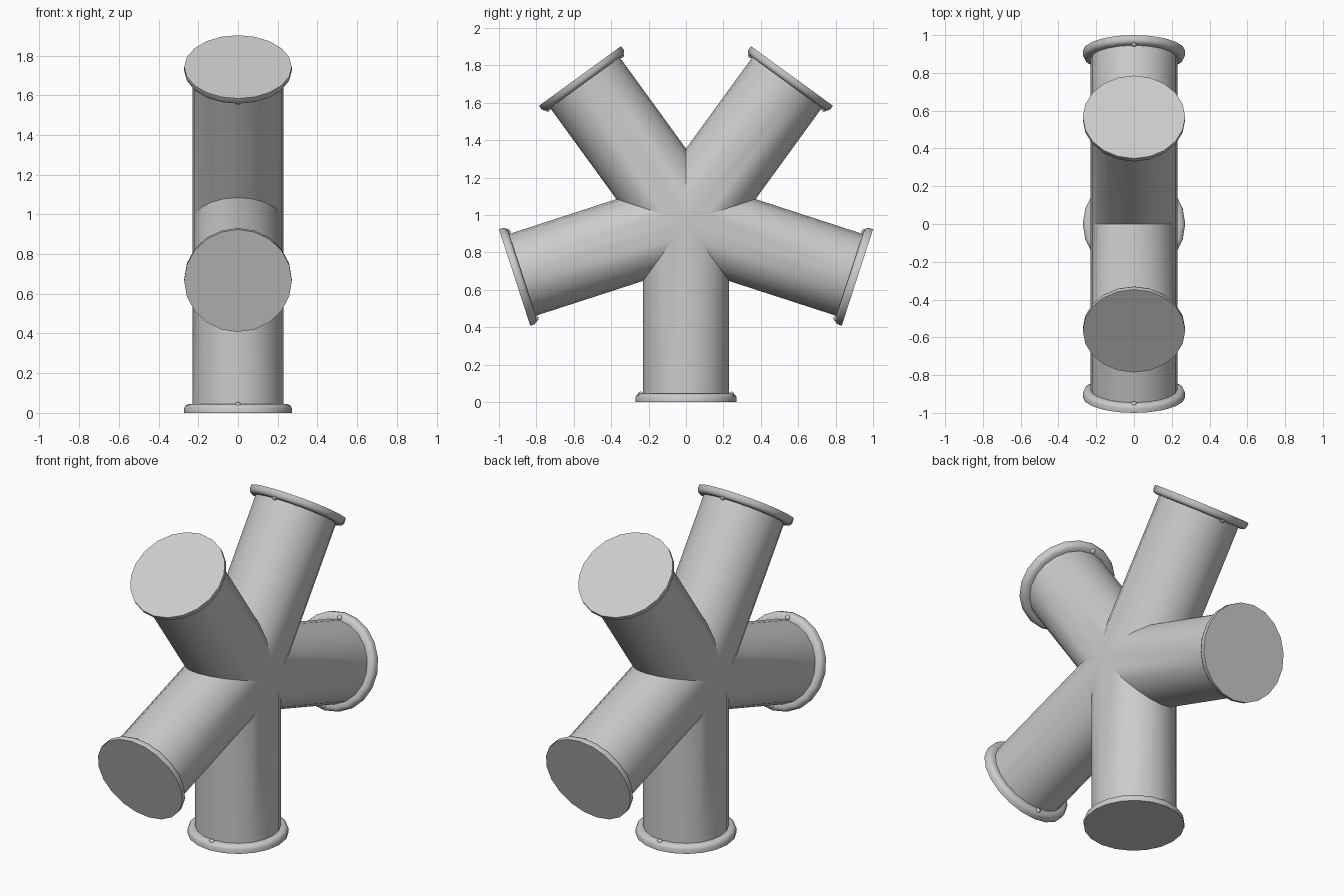
import bpy, bmesh, math
from mathutils import Matrix, Vector

if "Cube" in bpy.data.objects:
    bpy.data.objects.remove(bpy.data.objects["Cube"])

SIDES, ARMS = 20, 5
TUBE_R, FLANGE_R, THICK = 0.23, 0.271, 0.044
LENGTH = 0.9635                      # hub centre to arm end, also hub height
MITRE = math.tan(math.pi / ARMS)


def arm_matrix(i):
    # local z runs outward along the arm, local x stays across the star
    return (Matrix.Translation((0, 0, LENGTH)) @
            Matrix.Rotation(math.pi + i * 2 * math.pi / ARMS, 4, 'X'))


def ring(bm, m, radius, height):
    out = []
    for k in range(SIDES):
        a = 2 * math.pi * k / SIDES
        x, y = radius * math.cos(a), radius * math.sin(a)
        z = height(y) if callable(height) else height
        out.append(bm.verts.new(m @ Vector((x, y, z))))
    return out


def bridge(bm, a, b):
    for k in range(SIDES):
        n = (k + 1) % SIDES
        bm.faces.new((a[k], a[n], b[n], b[k]))


def finish(bm, name, angle):
    bmesh.ops.remove_doubles(bm, verts=bm.verts, dist=1e-4)
    bmesh.ops.recalc_face_normals(bm, faces=bm.faces)
    mesh = bpy.data.meshes.new(name)
    bm.to_mesh(mesh)
    bm.free()
    ob = bpy.data.objects.new(name, mesh)
    bpy.context.collection.objects.link(ob)
    bpy.ops.object.select_all(action='DESELECT')
    ob.select_set(True)
    bpy.context.view_layer.objects.active = ob
    bpy.ops.object.shade_smooth_by_angle(angle=math.radians(angle))
    return ob


# five tubes, mitred against their neighbours and welded at the hub
bm = bmesh.new()
for i in range(ARMS):
    m = arm_matrix(i)
    inner = ring(bm, m, TUBE_R, lambda y: abs(y) / MITRE)
    outer = ring(bm, m, TUBE_R, LENGTH - THICK)
    bridge(bm, inner, outer)
finish(bm, "pipe_body", 40)

# rounded flange with a closed end cap on every arm
PROFILE = [(TUBE_R, THICK), (0.25, THICK), (0.264, 0.037),
           (FLANGE_R, 0.024), (FLANGE_R, 0)]
for i in range(ARMS):
    m = arm_matrix(i)
    bm = bmesh.new()
    rings = [ring(bm, m, r, LENGTH - d) for r, d in PROFILE]
    for a, b in zip(rings, rings[1:]):
        bridge(bm, a, b)
    bm.faces.new(rings[-1])
    finish(bm, f"flange_{i + 1}", 50)

# two small round studs on the back of each flange
for i in range(ARMS):
    bm = bmesh.new()
    for s in (-1, 1):
        place = arm_matrix(i) @ Matrix.Translation((0, s * 0.243, LENGTH - THICK + 0.004))
        bmesh.ops.create_uvsphere(bm, u_segments=12, v_segments=8,
                                  radius=0.015, matrix=place)
    finish(bm, f"flange_studs_{i + 1}", 60)
